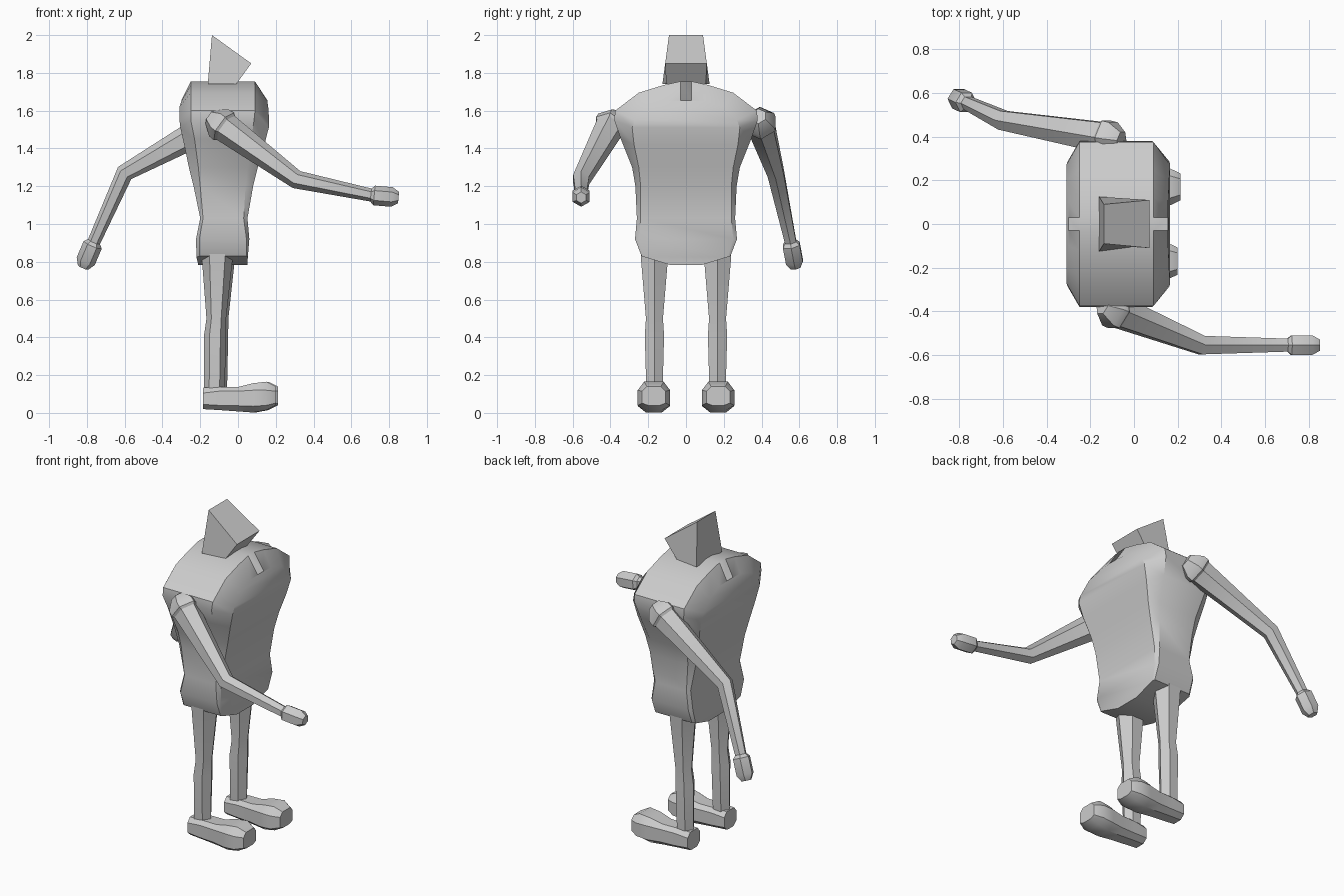
import bpy, bmesh, math
from mathutils import Vector

if "Cube" in bpy.data.objects:
    bpy.data.objects.remove(bpy.data.objects["Cube"])

grey = bpy.data.materials.new("plain grey")
grey.diffuse_color = (0.6, 0.6, 0.6, 1)
grey.use_nodes = True
grey.node_tree.nodes["Principled BSDF"].inputs["Base Color"].default_value = grey.diffuse_color


def loft(name, rings, angle=35):
    """Skin a list of equal-length point rings and cap both ends."""
    bm = bmesh.new()
    vs = [[bm.verts.new(p) for p in ring] for ring in rings]
    n = len(vs[0])
    for a, b in zip(vs, vs[1:]):
        for i in range(n):
            j = (i + 1) % n
            bm.faces.new((a[i], a[j], b[j], b[i]))
    bm.faces.new(vs[0][::-1])
    bm.faces.new(vs[-1])
    bmesh.ops.recalc_face_normals(bm, faces=bm.faces)
    me = bpy.data.meshes.new(name)
    bm.to_mesh(me)
    bm.free()
    ob = bpy.data.objects.new(name, me)
    bpy.context.collection.objects.link(ob)
    me.materials.append(grey)
    bpy.ops.object.select_all(action='DESELECT')
    ob.select_set(True)
    bpy.context.view_layer.objects.active = ob
    bpy.ops.object.shade_smooth_by_angle(angle=math.radians(angle))
    return ob


def tube(name, start, end, stops, sides=6):
    """Faceted limb; stops are (fraction along the axis, radius)."""
    a, b = Vector(start), Vector(end)
    d = (b - a).normalized()
    u = d.cross(Vector((0, 1, 0))).normalized()
    v = d.cross(u)
    rings = []
    for t, r in stops:
        c = a.lerp(b, t)
        rings.append([c + (u * math.cos(k) + v * math.sin(k)) * r
                      for k in (2 * math.pi * i / sides for i in range(sides))])
    return rings


# Torso: side half-width w and height z, face half-width wi and height zi,
# then x of back face, back side edge, front side edge, front face
torso = [
    (.08, .782, .08, .782, -.21, -.20, .045, .05),
    (.235, .83, .22, .825, -.22, -.205, .045, .052),
    (.27, .92, .25, .92, -.222, -.205, .045, .06),
    (.26, 1.03, .24, 1.03, -.20, -.185, .03, .05),
    (.268, 1.20, .24, 1.20, -.235, -.20, .04, .08),
    (.285, 1.30, .25, 1.30, -.26, -.21, .05, .105),
    (.345, 1.45, .275, 1.42, -.285, -.23, .07, .14),
    (.38, 1.55, .285, 1.51, -.305, -.25, .085, .163),
    (.375, 1.60, .27, 1.55, -.31, -.25, .09, .165),
    (.25, 1.695, .20, 1.62, -.31, -.25, .09, .16),
    (.12, 1.735, .10, 1.65, -.30, -.25, .09, .155),
    (.03, 1.755, .03, 1.655, -.30, -.25, .09, .155),
]
loft("torso", [[(xf, -wi, zi), (xfo, -w, z), (xbo, -w, z), (xb, -wi, zi),
                (xb, wi, zi), (xbo, w, z), (xfo, w, z), (xf, wi, zi)]
               for w, z, wi, zi, xb, xbo, xfo, xf in torso])

# Head: wedge with a sloping front
head_profile = [(-.16, 1.74, .125), (-.138, 2.0, .09), (.07, 1.85, .11), (-.01, 1.74, .105)]
loft("head", [[(x, s * y, z) for x, z, y in head_profile] for s in (-1, 1)], 20)

# Arms: shoulder, elbow, wrist, fingertips
arms = {
    "right": [(-.08, -.40, 1.52), (.31, -.555, 1.235), (.71, -.555, 1.152), (.85, -.555, 1.14)],
    "left": [(-.13, .395, 1.53), (-.60, .475, 1.27), (-.765, .555, .90), (-.82, .58, .77)],
}
for side, (sh, el, wr, tip) in arms.items():
    upper = tube("", sh, el, [(0, .08), (1, .05)])
    lower = tube("", el, wr, [(0, .05), (1, .034)])
    elbow = [(p + q) / 2 for p, q in zip(upper[1], lower[0])]
    loft(side + "_arm", [upper[0], elbow, lower[1]])
    loft(side + "_hand", tube("", wr, tip, [(-.05, .034), (.08, .052), (.75, .052), (1, .03)]))
    d = (Vector(el) - Vector(sh)).normalized()
    loft(side + "_shoulder",
         tube("", Vector(sh) - d * .085, Vector(sh) + d * .03,
              [(0, .045), (.5, .088), (.8, .09), (1, .07)]))

# Leg rings: z, x centre, x radius, y radius
leg = [(.90, -.11, .085, .075), (.80, -.11, .08, .07), (.50, -.115, .052, .045),
       (.41, -.122, .058, .051), (.12, -.125, .055, .043)]
# Foot sections: x, half-width, bottom z, lower edge, upper edge, top z
foot = [(-.185, .06, .02, .045, .105, .133), (-.10, .066, .015, .04, .115, .137),
        (0, .07, .008, .038, .115, .137), (.08, .084, .002, .035, .12, .157),
        (.15, .086, .015, .04, .12, .165), (.20, .062, .04, .052, .115, .14)]
for side, s, dx in (("right", -1, 0), ("left", 1, .012)):
    loft(side + "_leg",
         [[(cx + dx + rx * math.cos(k), s * .167 + ry * math.sin(k) / .866, z)
           for k in (math.pi * i / 3 for i in range(6))] for z, cx, rx, ry in leg])
    loft(side + "_foot",
         [[(x + dx, s * .17 + f * w, z) for f, z in
           ((-.5, z0), (-1, z1), (-1, z2), (-.6, z3), (.6, z3), (1, z2), (1, z1), (.5, z0))]
          for x, w, z0, z1, z2, z3 in foot])
